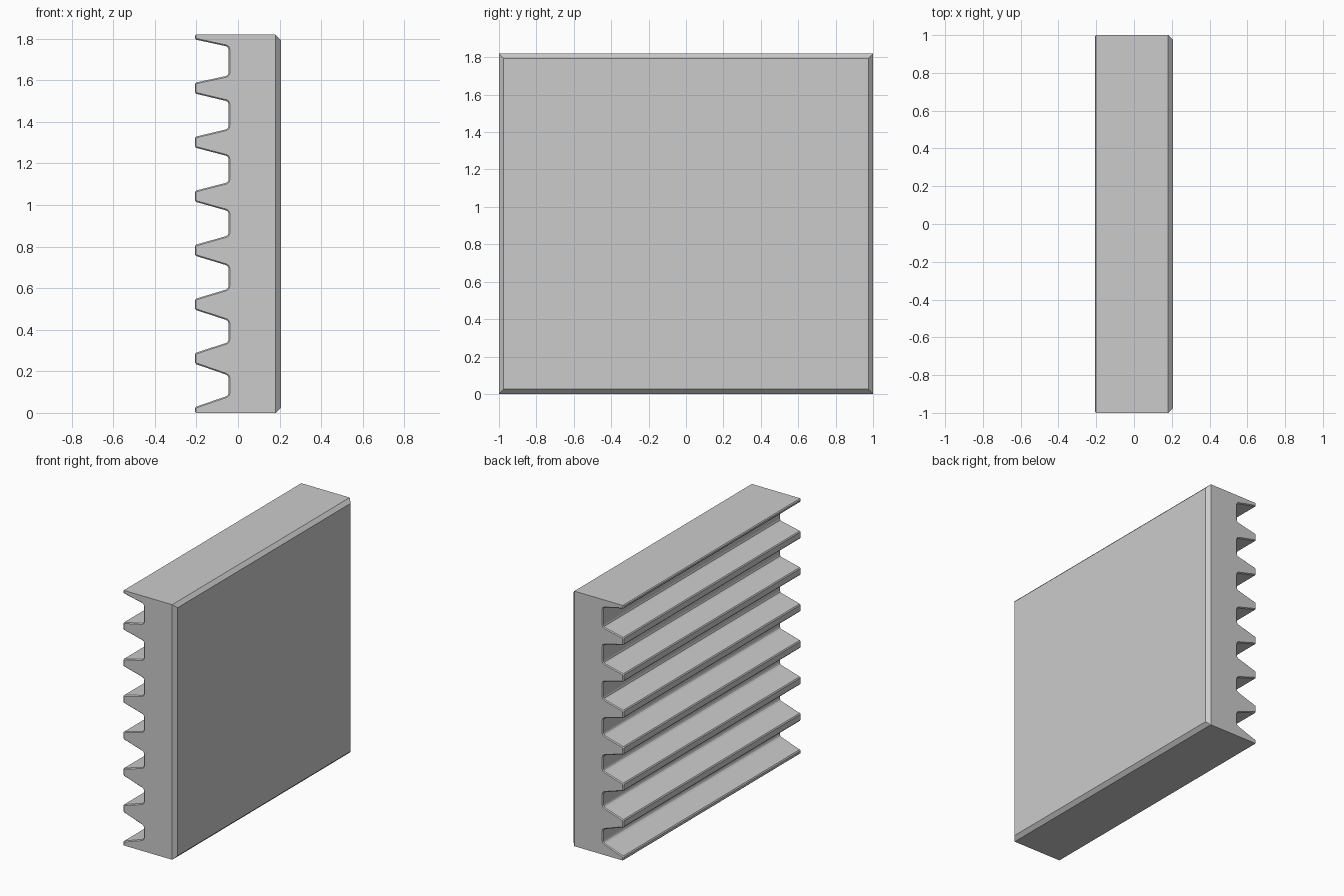
import bpy, bmesh

if "Cube" in bpy.data.objects:
    bpy.data.objects.remove(bpy.data.objects["Cube"])

H, XB, XT, XF = 1.819, -0.045, -0.207, 0.206   # height, groove floor, tooth tip, front face
N = 7                                           # number of grooves

# Side profile: flat plate with tapered teeth; the groove slope eases upward
profile = [(XF, 0), (XT, 0)]
for k in range(N):
    lo, hi = 0.028 + 0.26 * k, 0.236 + 0.26 * k
    inset = 0.056 - 0.0035 * k
    profile += [(XT, lo), (XB, lo + inset), (XB, hi - inset), (XT, hi)]
profile += [(XT, H), (XF, H)]

# Extrude the profile along y
bm = bmesh.new()
face = bm.faces.new([bm.verts.new((x, -1, z)) for x, z in profile])
ext = bmesh.ops.extrude_face_region(bm, geom=[face])
for v in ext["geom"]:
    if isinstance(v, bmesh.types.BMVert):
        v.co.y = 1
bmesh.ops.recalc_face_normals(bm, faces=bm.faces[:])


def along_y(e):
    return abs(e.verts[0].co.y - e.verts[1].co.y) > 1


def bevel(test, width, segments):
    edges = [e for e in bm.edges if test(e)]
    bmesh.ops.bevel(bm, geom=edges, offset=width, segments=segments,
                    profile=0.5, affect='EDGES', offset_type='OFFSET', clamp_overlap=True)


# Chamfer around the large front face
bevel(lambda e: all(v.co.x > XF - 1e-4 for v in e.verts), 0.025, 1)
# Rounded groove floor corners
bevel(lambda e: along_y(e) and all(abs(v.co.x - XB) < 1e-4 for v in e.verts), 0.013, 2)
# Fine bevel on tooth tips and groove outlines at both ends
bevel(lambda e: all(v.co.x < XB + 1e-4 for v in e.verts)
      and (not along_y(e) or e.verts[0].co.x < XT + 1e-4), 0.006, 1)

bmesh.ops.recalc_face_normals(bm, faces=bm.faces[:])
mesh = bpy.data.meshes.new("ribbed_plate")
bm.to_mesh(mesh)
bm.free()
plate = bpy.data.objects.new("ribbed_plate", mesh)
bpy.context.collection.objects.link(plate)
